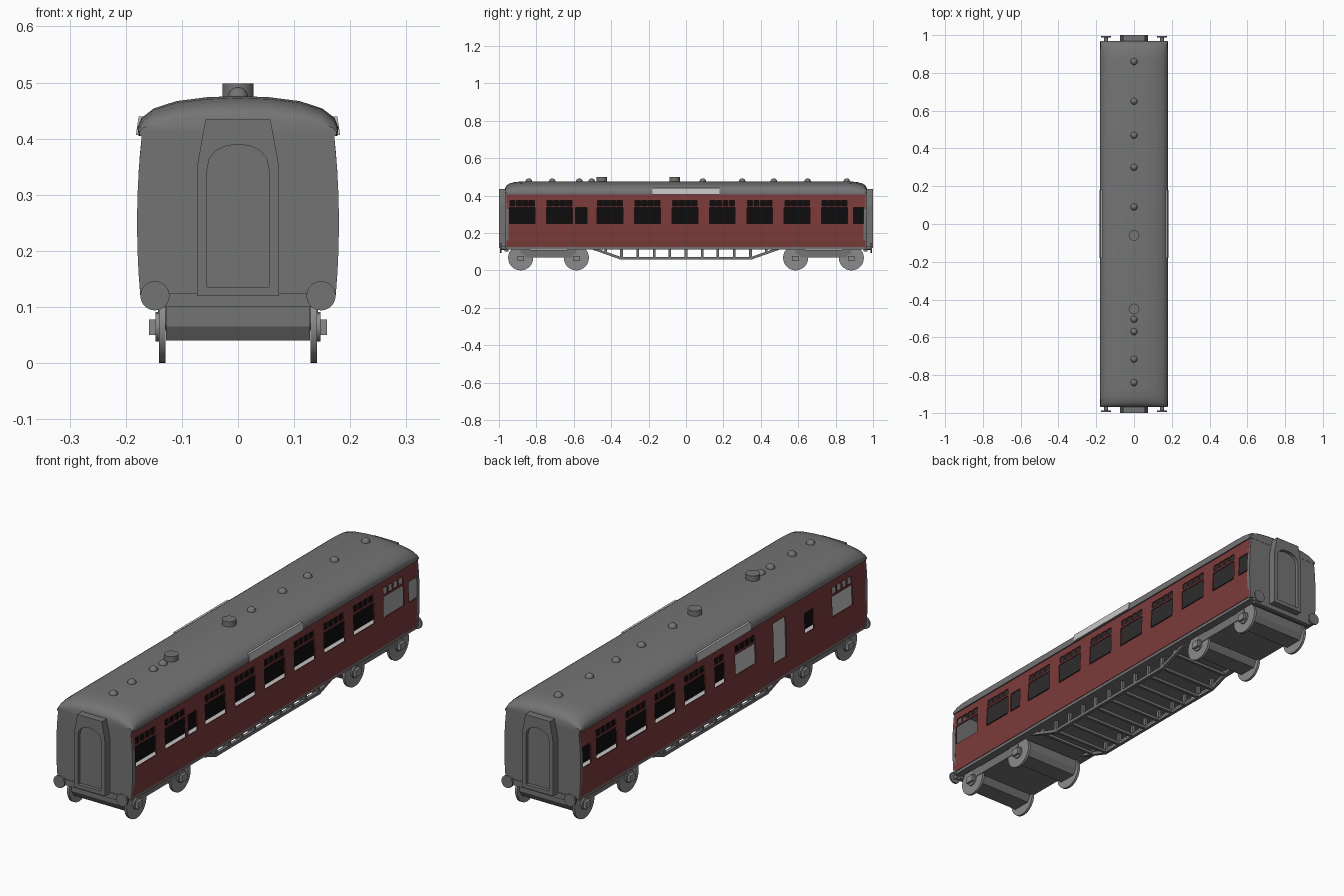
import bpy, bmesh, math
from mathutils import Matrix, Vector

if "Cube" in bpy.data.objects:
    bpy.data.objects.remove(bpy.data.objects["Cube"])


def material(name, r, g, b):
    m = bpy.data.materials.new(name)
    m.diffuse_color = (r, g, b, 1)
    m.use_nodes = True
    m.node_tree.nodes["Principled BSDF"].inputs["Base Color"].default_value = m.diffuse_color
    return m


GREY = material("dark_grey", .175, .175, .175)
RED = material("maroon", .20, .043, .043)
LIGHT = material("pale_grey", .55, .55, .55)
STEEL = material("wheel_grey", .26, .26, .26)
BLACK = material("black", .004, .004, .004)


def finish(name, bm, mat, smooth=False, fix=True):
    if fix:
        bmesh.ops.recalc_face_normals(bm, faces=bm.faces)
    me = bpy.data.meshes.new(name)
    bm.to_mesh(me)
    bm.free()
    me.materials.append(mat)
    ob = bpy.data.objects.new(name, me)
    bpy.context.collection.objects.link(ob)
    if smooth:
        bpy.ops.object.select_all(action='DESELECT')
        ob.select_set(True)
        bpy.context.view_layer.objects.active = ob
        bpy.ops.object.shade_smooth_by_angle(angle=math.radians(35))
    return ob


def box(name, x0, x1, y0, y1, z0, z1, mat):
    bm = bmesh.new()
    bmesh.ops.create_cube(bm, size=1)
    for v in bm.verts:
        v.co = Vector(((x0 + x1) / 2 + v.co.x * (x1 - x0),
                       (y0 + y1) / 2 + v.co.y * (y1 - y0),
                       (z0 + z1) / 2 + v.co.z * (z1 - z0)))
    return finish(name, bm, mat)


def prism(name, pts, axis, a, b, mat):
    """Extrude a 2D outline: axis 'y' takes (x, z), axis 'x' takes (y, z)."""
    bm = bmesh.new()
    put = (lambda p, t: (p[0], t, p[1])) if axis == 'y' else (lambda p, t: (t, p[0], p[1]))
    f = bm.faces.new([bm.verts.new(put(p, a)) for p in pts])
    r = bmesh.ops.extrude_face_region(bm, geom=[f])
    d = Vector(put((0, 0), b - a))
    bmesh.ops.translate(bm, vec=d, verts=[v for v in r['geom'] if isinstance(v, bmesh.types.BMVert)])
    return finish(name, bm, mat)


def cylinder(name, c, r, depth, axis, mat, seg=24, r2=None):
    bm = bmesh.new()
    rot = {'x': Matrix.Rotation(math.pi / 2, 4, 'Y'), 'y': Matrix.Rotation(math.pi / 2, 4, 'X'),
           'z': Matrix()}[axis]
    bmesh.ops.create_cone(bm, cap_ends=True, segments=seg, radius1=r, radius2=r if r2 is None else r2,
                          depth=depth, matrix=Matrix.Translation(c) @ rot)
    return finish(name, bm, mat, True)


def side_x(z):
    return .18 - .35 * (z - .25) ** 2


# Window openings: main pane plus a row of four small ventilator panes
def window(y0, y1, panes=4):
    w = (y1 - y0) / panes
    return [(y0, y1, .25, .337)] + [(y0 + i * w + .003, y0 + (i + 1) * w - .003, .345, .373)
                                    for i in range(panes)]


right_holes = [(-.59, -.53, .25, .337), (.895, .952, .25, .337)]
for y in (-.945, -.745, -.475, -.275, -.075, .125, .325, .525, .725):
    right_holes += window(y, y + .138)
left_holes = [(.895, .952, .25, .337), (-.605, -.545, .25, .337), (-.42, -.335, .20, .372)]
for y in (.72, .52, .325, .125, -.215, -.868):
    left_holes += window(y, y + .138)
left_holes += window(-.005, .06, 2)


# Curved side walls with cut windows
def side_wall(name, s, holes):
    ys = sorted({-.96, .96} | {round(v, 4) for h in holes for v in h[:2]})
    zs = sorted({.125, .16, .41} | {v for h in holes for v in h[2:]})
    bm = bmesh.new()
    grid = [[bm.verts.new((s * side_x(z), y, z)) for z in zs] for y in ys]
    for i in range(len(ys) - 1):
        for j in range(len(zs) - 1):
            cy, cz = (ys[i] + ys[i + 1]) / 2, (zs[j] + zs[j + 1]) / 2
            if any(h[0] < cy < h[1] and h[2] < cz < h[3] for h in holes):
                continue
            q = [grid[i][j], grid[i + 1][j], grid[i + 1][j + 1], grid[i][j + 1]]
            bm.faces.new(q if s > 0 else q[::-1])
    loose = [v for v in bm.verts if not v.link_faces]
    bmesh.ops.delete(bm, geom=loose, context='VERTS')
    ob = finish(name, bm, RED, fix=False)
    mod = ob.modifiers.new("thickness", 'SOLIDIFY')
    mod.thickness, mod.offset = .005, -1


side_wall("right_side_wall", 1, right_holes)
side_wall("left_side_wall", -1, left_holes)

# Pale obscured panes on the left side
for y0, y1, z0, z1 in ((-.225, -.07, .24, .341), (-.878, -.72, .24, .341), (-.43, -.325, .19, .38)):
    box("obscured_pane", -.171, -.168, y0, y1, z0, z1, LIGHT)

# Interior floor and corridor partition
box("floor", -.17, .17, -.95, .95, .128, .134, LIGHT)
box("corridor_partition", -.012, .012, -.95, .95, .134, .42, BLACK)

# Roof lofted along the length with domed ends
half = [(.177, .405), (.179, .42), (.172, .437), (.15, .454), (.11, .467), (.055, .474)]
profile = half + [(0, .476)] + [(-x, z) for x, z in reversed(half)]
ends = [(.968, .45, .985), (.962, .65, .99), (.945, .83, .995), (.915, .95, 1), (.87, 1, 1)]
stations = [(-y, h, w) for y, h, w in ends] + [(y, h, w) for y, h, w in reversed(ends)]
bm = bmesh.new()
rings = [[bm.verts.new((x * w, y, .405 + (z - .405) * h)) for x, z in profile] for y, h, w in stations]
n = len(profile)
for a, b in zip(rings, rings[1:]):
    for k in range(n):
        bm.faces.new((a[k], a[(k + 1) % n], b[(k + 1) % n], b[k]))
bm.faces.new(rings[0])
bm.faces.new(rings[-1])
finish("roof", bm, GREY, True)

# Pale boards along the roof edge
for s in (-1, 1):
    prism("roof_board", [(s * .174, .407), (s * .182, .407), (s * .177, .440), (s * .166, .440)],
          'y', -.18, .18, LIGHT)

# Roof ventilators
for y in (.86, .65, .47, .30, .09, -.505, -.57, -.715, -.84):
    bm = bmesh.new()
    bmesh.ops.create_uvsphere(bm, u_segments=16, v_segments=10, radius=.018,
                              matrix=Matrix.Translation((0, y, .474)))
    finish("dome_ventilator", bm, GREY, True)
for y in (-.06, -.45):
    cylinder("round_ventilator", (0, y, .482), .028, .032, 'z', GREY)

# Coach ends, gangways and buffers
zs = [.12, .16, .20, .25, .30, .35, .41]
wall = [(side_x(z), z) for z in zs] + [(-side_x(z), z) for z in reversed(zs)]
arch = [(.055 * math.cos(t), .345 + .045 * math.sin(t) ** .8 if 0 < i < 8 else .345)
        for i, t in enumerate(math.pi * k / 8 for k in range(9))]
frame = ([(-.055, .12), (-.073, .12), (-.073, .35), (-.058, .434), (.058, .434), (.073, .35),
          (.073, .12), (.055, .12)] + arch)
for s in (-1, 1):
    prism("end_wall", wall, 'y', s * .95, s * .967, GREY)
    prism("gangway_frame", frame, 'y', s * .96, s * 1.0, GREY)
    box("gangway_sill", -.055, .055, min(s * .96, s), max(s * .96, s), .12, .136, GREY)
    prism("gangway_door", [(-.06, .125), (.06, .125), (.06, .395), (-.06, .395)],
          'y', s * .96, s * .985, GREY)
    box("buffer_beam", -.15, .15, min(s * .95, s * .97), max(s * .95, s * .97), .10, .125, GREY)
    for x in (-.148, .148):
        cylinder("buffer_shank", (x, s * .97, .12), .010, .04, 'y', GREY, 12)
        cylinder("buffer_head", (x, s * .991, .12), .026, .008, 'y', GREY)

# Underframe slab
box("underframe", -.172, .172, -.96, .96, .112, .129, GREY)

# Truss girders with posts and cross bars
posts = (-.43, -.345, -.257, -.17, -.087, 0, .087, .17, .257, .345, .43)
truss = [(-.52, .118), (-.48, .118), (-.345, .071), (.345, .071), (.48, .118), (.52, .118),
         (.35, .058), (-.35, .058)]
for s in (-1, 1):
    prism("truss_girder", truss, 'x', s * .128, s * .142, GREY)
    for y in posts:
        low = .062 if abs(y) < .4 else .09
        box("truss_post", s * .135 - .006, s * .135 + .006, y - .007, y + .007, low, .115, GREY)
for y in posts:
    low = .060 if abs(y) < .4 else .088
    box("cross_bar", -.13, .13, y - .006, y + .006, low, low + .012, GREY)

# Bogies
for s in (-1, 1):
    c = s * .735
    box("bogie_frame", -.143, .143, c - .15, c + .15, .070, .108, GREY)
    for y in (c - .149, c + .149):
        prism("axle_block", [(y - .055, .065), (y - .04, .04), (y + .04, .04), (y + .055, .065),
                             (y + .055, .105), (y - .055, .105)], 'x', -.128, .128, GREY)
        for t in (-1, 1):
            cylinder("wheel", (t * .135, y, .067), .067, .011, 'x', STEEL, 32)
            cylinder("wheel_hub", (t * .143, y, .065), .026, .008, 'x', STEEL, 16)
            box("axle_box", t * .15 - .009, t * .15 + .009, y - .018, y + .018, .050, .078, STEEL)
